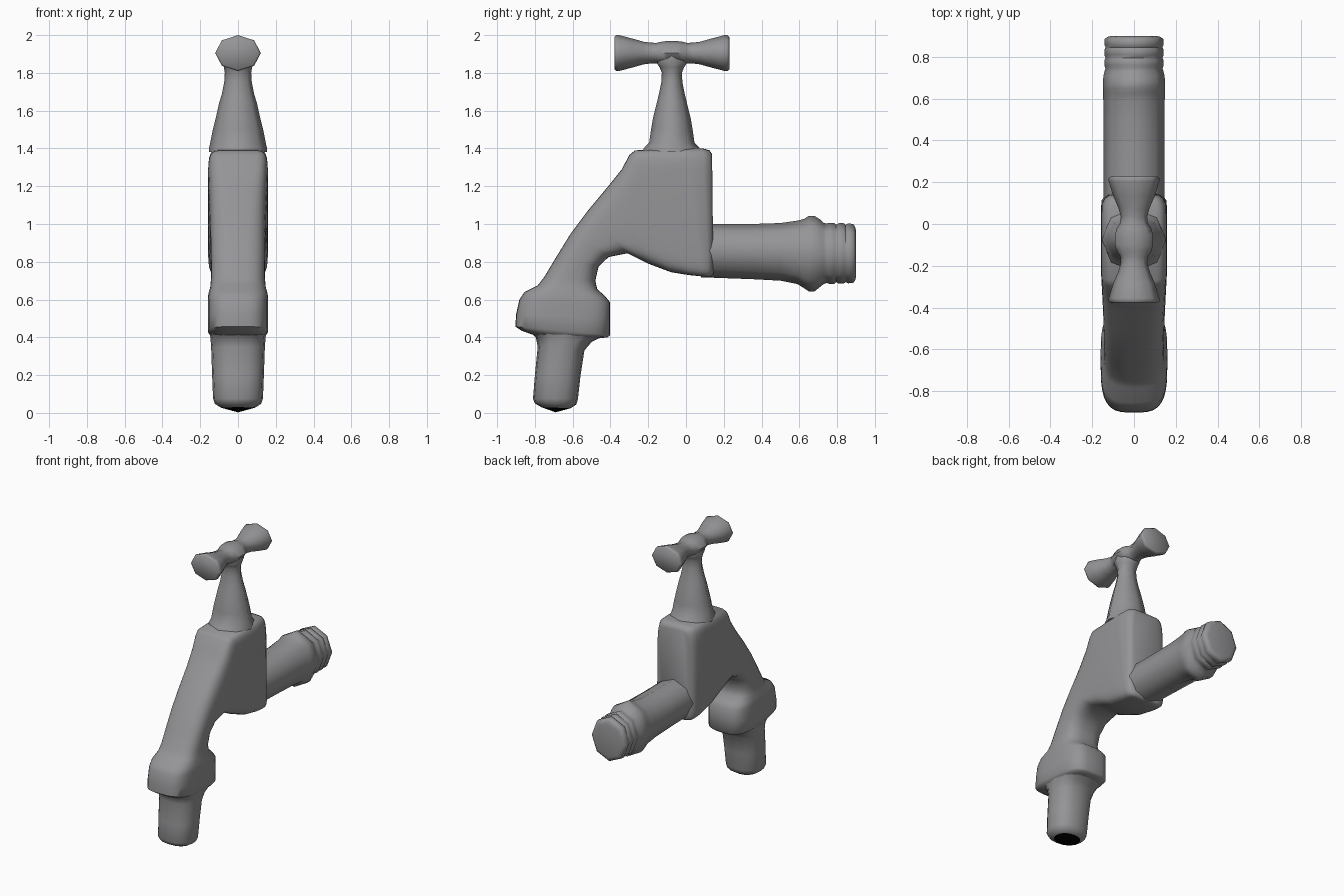
import bpy, bmesh, math
from mathutils import Vector


def material(name, rgb):
    m = bpy.data.materials.new(name)
    m.diffuse_color = (*rgb, 1)
    return m


GREY = material("grey metal", (0.30, 0.30, 0.31))
BLACK = material("black opening", (0.0, 0.0, 0.0))


def loft(name, sections, sides, tip=None, angle=55):
    """Each section: two (y, z) rim points, half width in x, squareness."""
    bm = bmesh.new()
    rings = []
    for ay, az, by, bz, w, n in sections:
        a, b = Vector((0, ay, az)), Vector((0, by, bz))
        mid, half = (a + b) / 2, (a - b) / 2
        ring = []
        for i in range(sides):
            t = 2 * math.pi * i / sides
            c, s = math.cos(t), math.sin(t)
            p = lambda v: math.copysign(abs(v) ** (2 / n), v) if abs(v) > 1e-6 else 0
            ring.append(bm.verts.new(mid + half * p(c) + Vector((w * p(s), 0, 0))))
        rings.append(ring)
    for r0, r1 in zip(rings, rings[1:]):
        for i in range(sides):
            j = (i + 1) % sides
            bm.faces.new((r0[i], r0[j], r1[j], r1[i]))
    bm.faces.new(rings[-1])
    if tip:  # dark shallow cone closing the first ring
        v = bm.verts.new(tip)
        for i in range(sides):
            f = bm.faces.new((v, rings[0][(i + 1) % sides], rings[0][i]))
            f.material_index = 1
    else:
        bm.faces.new(rings[0])
    bmesh.ops.recalc_face_normals(bm, faces=bm.faces[:])
    me = bpy.data.meshes.new(name)
    bm.to_mesh(me)
    bm.free()
    me.materials.append(GREY)
    me.materials.append(BLACK)
    ob = bpy.data.objects.new(name, me)
    bpy.context.collection.objects.link(ob)
    bpy.ops.object.select_all(action='DESELECT')
    ob.select_set(True)
    bpy.context.view_layer.objects.active = ob
    bpy.ops.object.shade_smooth_by_angle(angle=math.radians(angle))
    return ob


# Nozzle
loft("nozzle", [
    (-.765, .03, -.61, .025, .09, 2.2),
    (-.80, .05, -.58, .045, .122, 2.3),
    (-.81, .075, -.572, .075, .132, 2.4),
    (-.80, .20, -.558, .20, .137, 2.4),
    (-.785, .35, -.538, .33, .142, 2.4),
    (-.795, .40, -.50, .375, .145, 2.6),
    (-.83, .43, -.45, .40, .148, 3),
], 16, tip=(0, -.69, .003))

# Collar, curved spout and valve body in one sweep
loft("spout_body", [
    (-.80, .41, -.46, .395, .135, 3),
    (-.87, .435, -.415, .40, .15, 3.2),
    (-.903, .457, -.402, .412, .16, 3.4),
    (-.90, .52, -.402, .50, .16, 3.4),
    (-.882, .60, -.402, .585, .16, 3.4),
    (-.855, .64, -.43, .62, .157, 3.2),
    (-.785, .675, -.47, .655, .147, 3),
    (-.75, .72, -.48, .70, .143, 2.8),
    (-.69, .82, -.463, .775, .143, 2.8),
    (-.61, .95, -.41, .825, .145, 3),
    (-.52, 1.07, -.31, .845, .148, 3.6),
    (-.42, 1.19, -.20, .79, .152, 4.5),
    (-.34, 1.29, -.08, .745, .156, 6),
    (-.30, 1.365, 0, .732, .158, 7),
    (-.27, 1.39, .03, .728, .159, 8),
    (0, 1.40, .09, .722, .159, 8),
    (.09, 1.40, .12, .72, .155, 8),
    (.125, 1.39, .135, .722, .14, 7),
    (.138, 1.37, .145, .735, .12, 6),
], 32)

# Inlet pipe with ridge and threaded end
pipe = [(.08, 1.0, .718, .147), (.35, 1.0, .708, .147), (.50, 1.005, .70, .147),
        (.59, 1.018, .682, .147), (.625, 1.027, .66, .148), (.65, 1.043, .643, .149),
        (.68, 1.043, .643, .149), (.71, 1.024, .667, .146), (.73, 1.005, .683, .141),
        (.745, 1.003, .688, .137), (.76, 1.006, .682, .142), (.785, 1.006, .683, .142),
        (.795, .996, .692, .136), (.81, 1.004, .684, .142), (.835, 1.004, .685, .142),
        (.845, .995, .692, .136), (.858, 1.003, .686, .142), (.885, 1.0, .688, .141),
        (.895, .985, .70, .128), (.90, .965, .72, .11)]
loft("inlet_pipe", [(y, t, y, b, w, 2) for y, t, b, w in pipe], 8)

# Tapered stem
stem = [(1.38, .16, .155), (1.405, .145, .153), (1.43, .12, .147), (1.50, .11, .133),
        (1.56, .10, .118), (1.64, .08, .10), (1.69, .068, .085), (1.75, .056, .073),
        (1.80, .053, .07), (1.83, .065, .075), (1.86, .085, .085), (1.91, .07, .08)]
loft("stem", [(-.075 - r, z, -.075 + r, z, w, 2) for z, r, w in stem], 8)

# T handle, mirrored about the stem
half = [(.304, .086, .11), (.295, .095, .121), (.28, .095, .121), (.21, .077, .10),
        (.15, .06, .074), (.11, .055, .063), (.08, .054, .066), (.055, .06, .083),
        (.025, .064, .09)]
bar = [(-d, r, w) for d, r, w in half] + half[::-1]
loft("handle", [(d - .075, 1.905 + r, d - .075, 1.905 - r, w, 2) for d, r, w in bar], 8)
